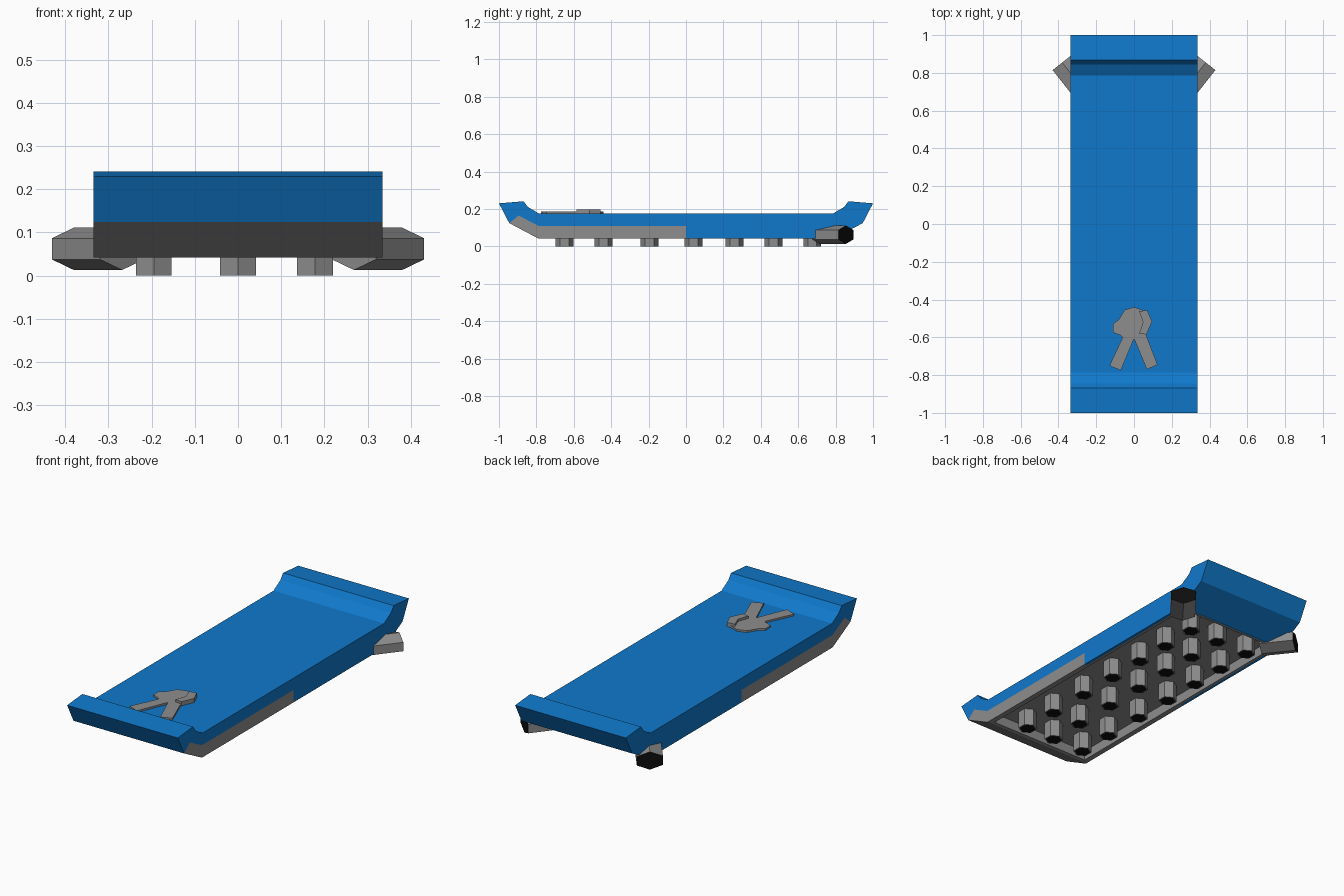
import bpy, bmesh
from math import pi, sin, cos, radians
from mathutils import Matrix, Vector

if "Cube" in bpy.data.objects:
    bpy.data.objects.remove(bpy.data.objects["Cube"])


def material(name, rgb):
    m = bpy.data.materials.new(name)
    m.diffuse_color = (*rgb, 1)
    m.use_nodes = True
    m.node_tree.nodes["Principled BSDF"].inputs["Base Color"].default_value = m.diffuse_color
    return m


blue = material("blue", (0.005, 0.19, 0.60))
black = material("black", (0.004, 0.004, 0.004))
grey = material("grey", (0.27, 0.27, 0.27))


def prism(name, pts, depth, frame=Matrix(), mats=(grey,), cap_inset=None):
    """Extrude a 2D outline along local z, then place it with frame."""
    bm = bmesh.new()
    cap = bm.faces.new([bm.verts.new((a, b, 0)) for a, b in pts])
    top = bmesh.ops.extrude_face_region(bm, geom=[cap], use_keep_orig=True)["geom"]
    bmesh.ops.translate(bm, vec=(0, 0, depth),
                        verts=[v for v in top if isinstance(v, bmesh.types.BMVert)])
    bmesh.ops.recalc_face_normals(bm, faces=bm.faces)
    if cap_inset is not None:
        end = next(f for f in top if isinstance(f, bmesh.types.BMFace))
        if cap_inset:
            bmesh.ops.inset_region(bm, faces=[end], thickness=cap_inset)
        end.material_index = 1
    bm.transform(frame)
    bmesh.ops.recalc_face_normals(bm, faces=bm.faces)
    me = bpy.data.meshes.new(name)
    bm.to_mesh(me)
    bm.free()
    for m in mats:
        me.materials.append(m)
    ob = bpy.data.objects.new(name, me)
    bpy.context.collection.objects.link(ob)
    return ob


def side_profile(name, pts, half, mat):
    """Extrude a (y, z) profile across x."""
    frame = Matrix(((0, 0, 1, -half), (1, 0, 0, 0), (0, 1, 0, 0), (0, 0, 0, 1)))
    return prism(name, pts, half * 2, frame, (mat,))


def box(name, hx, hy, z0, z1):
    return prism(name, [(-hx, -hy), (hx, -hy), (hx, hy), (-hx, hy)], z1 - z0,
                 Matrix.Translation((0, 0, z0)))


def cut(ob, cutter):
    m = ob.modifiers.new("cut", 'BOOLEAN')
    m.operation, m.solver, m.object = 'DIFFERENCE', 'EXACT', cutter
    bpy.context.view_layer.objects.active = ob
    bpy.ops.object.modifier_apply(modifier=m.name)


# Deck with upturned ends, and the grey lower front shell set into it
W = 0.335
notch = [(-0.945, 0.124), (-0.895, 0.165), (-0.79, 0.11), (0, 0.11), (0, 0.042)]
deck = side_profile("deck", [
    (-1, 0.23), *notch, (0.79, 0.042), (0.945, 0.124), (1, 0.23), (0.868, 0.241),
    (0.845, 0.21), (0.785, 0.175), (-0.785, 0.175), (-0.845, 0.21), (-0.868, 0.241)], W, blue)
shell = side_profile("front_shell", notch + [(-0.79, 0.042)], W, grey)

# Hollow underside lined with a grey tray
outer = box("outer_cutter", 0.32, 0.78, 0, 0.12)
inner = box("inner_cutter", 0.305, 0.765, 0, 0.095)
tray = box("underside_tray", 0.32, 0.78, 0.042, 0.12)
cut(deck, outer)
cut(shell, outer)
cut(tray, inner)
for c in (outer, inner):
    bpy.data.objects.remove(c)

# Rows of six-sided studs, capped black at the bottom
hexagon = [(0.048 * sin(i * pi / 3), 0.048 * cos(i * pi / 3)) for i in range(6)]
for x in (-0.195, 0, 0.178):
    for y in (-0.65, -0.44, -0.195, 0.04, 0.26, 0.467, 0.675):
        prism("underside_stud", hexagon, -0.097, Matrix.Translation((x, y, 0.097)),
              (grey, black), 0.006)

# Angled rear thrusters, one on each side
flat_hex = [(0.065 * sin(i * pi / 3) / sin(pi / 3), 0.049 * cos(i * pi / 3)) for i in range(6)]
for s in (-1, 1):
    axis = Vector((s * 0.62, 0.785, 0)).normalized()
    across = Vector((axis.y, -axis.x, 0))
    start = Vector((s * 0.38, 0.855, 0.062)) - axis * 0.18
    frame = Matrix((across, (0, 0, 1), axis)).transposed().to_4x4()
    prism("rear_thruster", flat_hex, 0.18, Matrix.Translation(start) @ frame,
          (grey, black), 0)

# Raised ornament on the front of the deck: forked plate and thicker side piece
plate = [(-0.13, -0.75), (-0.07, -0.775), (0, -0.607), (0.068, -0.77), (0.125, -0.745),
         (0.065, -0.59), (0.07, -0.5), (0.045, -0.455), (0, -0.44), (-0.05, -0.455),
         (-0.08, -0.505), (-0.112, -0.53), (-0.11, -0.575), (-0.07, -0.59), (-0.06, -0.6)]
prism("ornament_plate", plate, 0.012, Matrix.Translation((0, 0, 0.173)))
side = [(0.027, -0.462), (0.07, -0.456), (0.096, -0.516), (0.066, -0.585),
        (0.027, -0.58), (0.048, -0.52)]
prism("ornament_side", side, 0.024, Matrix.Translation((0, 0, 0.174)))
